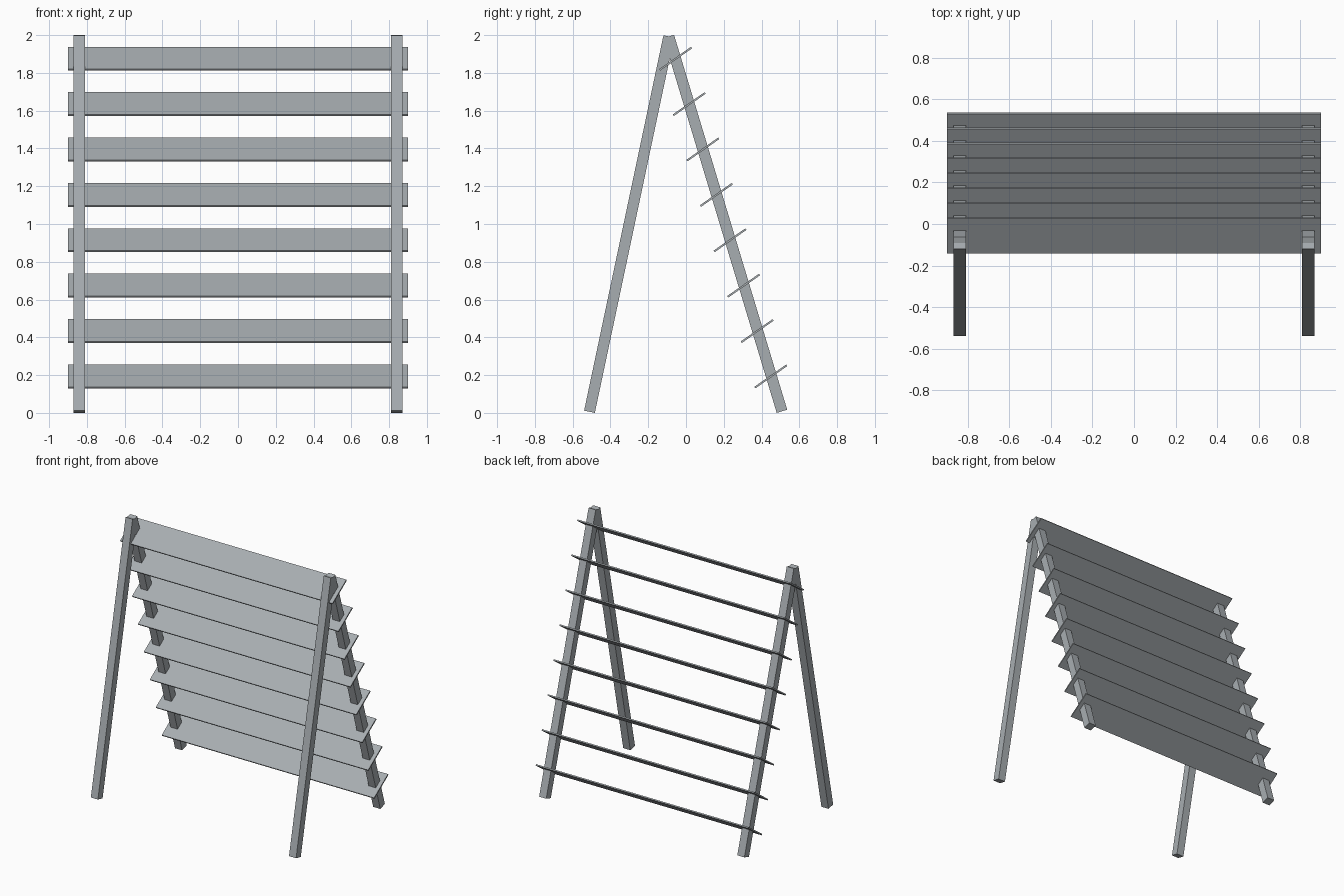
import bpy
from math import atan2, radians
from mathutils import Vector

cube = bpy.data.objects.get("Cube")
if cube:
    bpy.data.objects.remove(cube, do_unlink=True)

grey = bpy.data.materials.new("weathered grey")
grey.use_nodes = True
colour = (0.39, 0.42, 0.44, 1)
grey.diffuse_color = colour
grey.node_tree.nodes["Principled BSDF"].inputs["Base Color"].default_value = colour


def board(name, centre, size, tilt):
    """Box with the given full dimensions, tilted about the x axis."""
    bpy.ops.mesh.primitive_cube_add(size=1, location=centre, rotation=(tilt, 0, 0))
    ob = bpy.context.object
    ob.name = name
    ob.scale = size
    bpy.ops.object.transform_apply(location=False, rotation=False, scale=True)
    ob.data.materials.append(grey)


# Four square legs with ends cut square to their length
apex = Vector((0, -0.091, 1.993))
feet = {"front": Vector((0, -0.511, 0.006)), "back": Vector((0, 0.508, 0.0085))}
for end, foot in feet.items():
    run = apex - foot
    tilt = atan2(-run.y, run.z)
    for side, x in (("right", -0.84), ("left", 0.84)):
        centre = (apex + foot) / 2 + Vector((x, 0, 0))
        board(f"{end}_leg_{side}", centre, (0.06, 0.058, run.length), tilt)

# Eight thin slats stepping up the back legs, rising towards the back
SLATS = 8
low, high = Vector((0, 0.449, 0.193)), Vector((0, -0.055, 1.875))
for i in range(SLATS):
    board(f"slat_{i + 1}", low.lerp(high, i / (SLATS - 1)), (1.8, 0.206, 0.01), radians(35))
